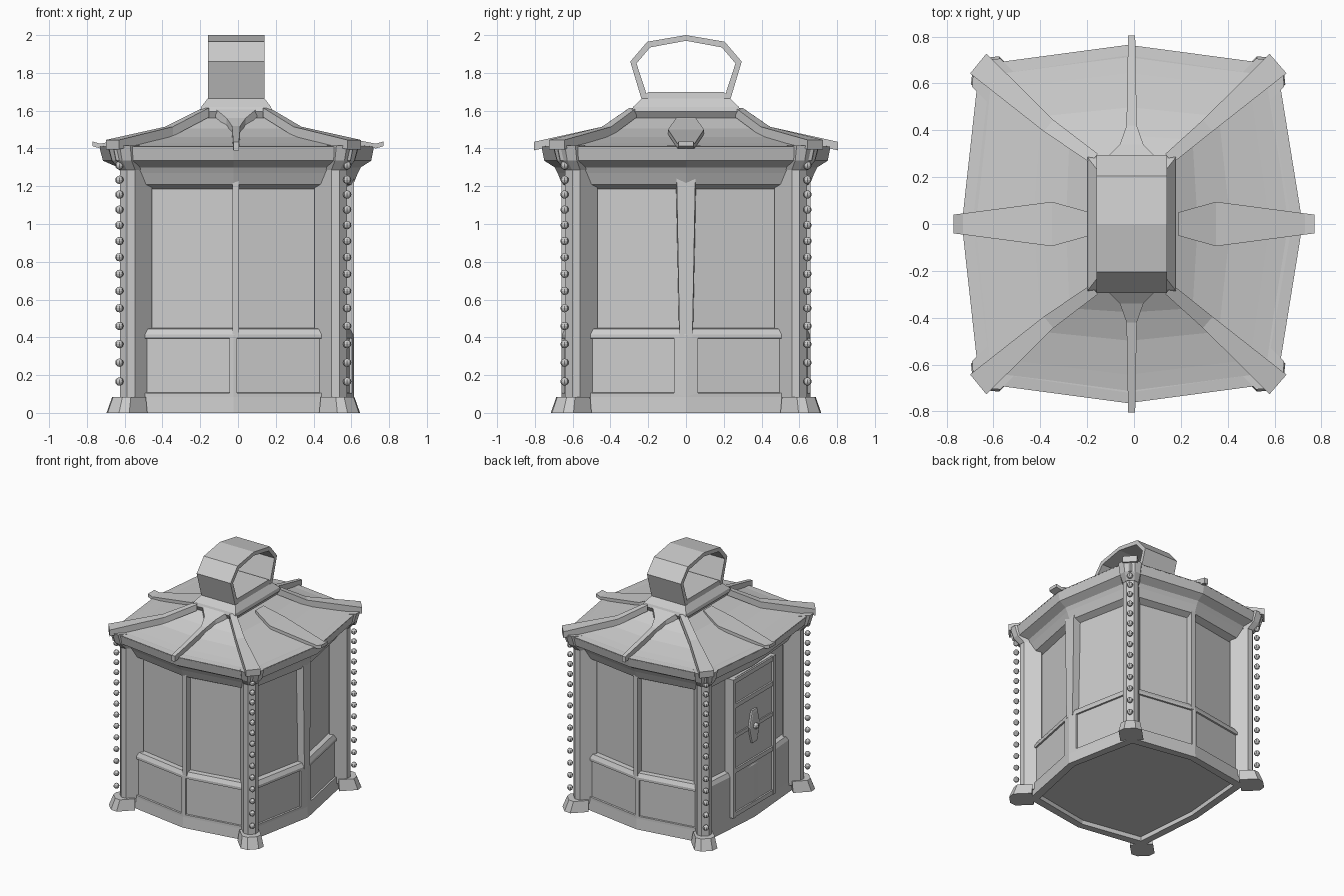
import bpy, bmesh
from math import sqrt
from mathutils import Vector, Matrix

if "Cube" in bpy.data.objects:
    bpy.data.objects.remove(bpy.data.objects["Cube"])

CX = -0.025          # the body sits slightly off the roof axis
SIGNS = [(1, 1), (-1, 1), (-1, -1), (1, -1)]


def finish(name, bm):
    bmesh.ops.recalc_face_normals(bm, faces=bm.faces)
    me = bpy.data.meshes.new(name)
    bm.to_mesh(me)
    bm.free()
    ob = bpy.data.objects.new(name, me)
    bpy.context.collection.objects.link(ob)
    return ob


def loft(bm, rings):
    """Skin a stack of equal-length rings and cap both ends."""
    rows = [[bm.verts.new(p) for p in r] for r in rings]
    n = len(rows[0])
    bands = []
    for a, b in zip(rows, rows[1:]):
        bands.append([bm.faces.new((a[i], a[(i + 1) % n], b[(i + 1) % n], b[i])) for i in range(n)])
    bm.faces.new(rows[0])
    bm.faces.new(rows[-1])
    return bands


def box(bm, x0, x1, y0, y1, z0, z1):
    loft(bm, [[(x0, y0, z), (x1, y0, z), (x1, y1, z), (x0, y1, z)] for z in (z0, z1)])


def ring(o, z, left=0.575):
    """Bowed-square plan: four corners and four outward midpoints, offset by o."""
    a, b = 0.53 + o, 0.575 + o
    pts = [(0.64 + o, 0), (a, b), (0, 0.66 + o), (-a, b),
           (-left - o, 0), (-a, -b), (0, -0.66 - o), (a, -b)]
    return [(CX + x, y, z) for x, y in pts]


# Window glass core
bm = bmesh.new()
loft(bm, [ring(-0.05, 0.04), ring(-0.05, 1.25)])
finish("window_panes", bm)

# Lower wall with recessed underside and sunk panels
bm = bmesh.new()
bands = loft(bm, [ring(-0.05, 0.035), ring(-0.05, 0), ring(0.005, 0), ring(0, 0.085),
                  ring(0, 0.415), ring(-0.015, 0.445), ring(-0.06, 0.45)])
bmesh.ops.recalc_face_normals(bm, faces=bm.faces)
panels = [f for i, f in enumerate(bands[3]) if i not in (3, 4)]
bmesh.ops.inset_individual(bm, faces=panels, thickness=0.028, depth=0)
bmesh.ops.inset_individual(bm, faces=panels, thickness=0.003, depth=-0.012)
# wider gap between the two panels on the right side
for v in bm.verts:
    if v.co.x > 0.55 and 0.01 < abs(v.co.y) < 0.06:
        v.co += Vector((-0.0075, 0.045 if v.co.y > 0 else -0.045, 0))
finish("lower_wall", bm)

# Header moulding and eave band
bm = bmesh.new()
loft(bm, [ring(-0.06, 1.18), ring(-0.005, 1.21), ring(0.02, 1.27), ring(0.035, 1.3),
          ring(0.09, 1.335, 0.6), ring(0.105, 1.41, 0.605), ring(0.06, 1.415, 0.605)])
finish("eave_band", bm)

# Concave roof
eave = [Vector(p) for p in ring(0.105, 1.41, 0.605)]
top = [Vector((-0.01 + x, y, 1.56)) for x, y in
       [(0.17, 0), (0.17, 0.28), (0, 0.28), (-0.17, 0.28), (-0.17, 0), (-0.17, -0.28), (0, -0.28), (0.17, -0.28)]]


def roof_ring(t, z):
    return [(*e.lerp(p, t).xy, z) for e, p in zip(eave, top)]


bm = bmesh.new()
loft(bm, [roof_ring(0, 1.405), roof_ring(0.25, 1.428), roof_ring(0.55, 1.46),
          roof_ring(0.8, 1.505), roof_ring(1, 1.56)])
finish("roof", bm)

# Cap on the roof
bm = bmesh.new()
loft(bm, [[(-0.01 + sx * x, sy * y, z) for sx, sy in SIGNS] for x, y, z in
          [(0.15, 0.26, 1.54), (0.19, 0.29, 1.595), (0.185, 0.28, 1.62), (0.15, 0.235, 1.665), (0.145, 0.2, 1.7)]])
finish("roof_cap", bm)


# Roof ribs: a path with changing half width
def rib(bm, path, thick=0.045):
    pts = [Vector(p[:3]) for p in path]
    d = (pts[-1] - pts[0])
    side = Vector((-d.y, d.x, 0)).normalized()
    down = Vector((0, 0, -thick))
    loft(bm, [[p + side * w, p - side * w, p - side * w + down, p + side * w + down]
              for p, (_, _, _, w) in zip(pts, path)])


bm = bmesh.new()
for sx, sy in SIGNS:
    rib(bm, [(-0.01 + sx * 0.16, sy * 0.28, 1.615, 0.025), (CX + sx * 0.34, sy * 0.42, 1.515, 0.032),
             (CX + sx * 0.64, sy * 0.685, 1.445, 0.055)], 0.05)
finish("corner_ribs", bm)
bm = bmesh.new()
for s in (1, -1):
    rib(bm, [(-0.01, s * 0.28, 1.61, 0.11), (-0.01, s * 0.34, 1.56, 0.05), (-0.01, s * 0.42, 1.52, 0.022),
             (-0.01, s * 0.805, 1.435, 0.015)])
    rib(bm, [(s * 0.19, 0, 1.565, 0.05), (s * 0.35, 0, 1.5, 0.095), (s * 0.73, 0, 1.425, 0.045),
             (s * 0.77, 0, 1.437, 0.04)], 0.025)
finish("side_ribs", bm)

# Carrying handle: flat strap bent into a hexagonal loop
half_out = [(0.235, 1.66), (0.295, 1.86), (0.205, 1.965), (0, 2.0)]
half_in = [(0.2, 1.66), (0.262, 1.85), (0.19, 1.935), (0, 1.97)]
outer = half_out + [(-y, z) for y, z in half_out[-2::-1]]
inner = half_in + [(-y, z) for y, z in half_in[-2::-1]]
bm = bmesh.new()
loft(bm, [[(-0.16, *o), (0.14, *o), (0.14, *i), (-0.16, *i)] for o, i in zip(outer, inner)])
finish("handle", bm)


# Corner columns: chamfered prisms turned to the diagonals
def diagonal_prism(bm, sx, sy, rows):
    rings = []
    for cx, cy, r, w, z in rows:
        uv = [(-r, -w), (0.6 * r, -w), (r, -w / 2), (r, w / 2), (0.6 * r, w), (-r, w)]
        rings.append([(CX + sx * (cx + (u - v) / sqrt(2)), sy * (cy + (u + v) / sqrt(2)), z) for u, v in uv])
    loft(bm, rings)


for name, rows in {
    "column_shafts": [(0.525, 0.565, 0.08, 0.055, 0.05), (0.525, 0.565, 0.08, 0.055, 1.33)],
    "column_feet": [(0.575, 0.62, 0.085, 0.085, 0), (0.562, 0.607, 0.07, 0.07, 0.085)],
    "column_heads": [(0.525, 0.565, 0.082, 0.057, 1.285), (0.555, 0.595, 0.085, 0.075, 1.335),
                     (0.567, 0.607, 0.092, 0.085, 1.415)],
}.items():
    bm = bmesh.new()
    for sx, sy in SIGNS:
        diagonal_prism(bm, sx, sy, rows)
    finish(name, bm)

# Strings of beads down the columns
bm = bmesh.new()
for sx, sy in SIGNS:
    for i in range(14):
        z = 1.31 - 0.075 * i - 0.001 * i * i
        bmesh.ops.create_uvsphere(bm, u_segments=8, v_segments=6, radius=0.022,
                                  matrix=Matrix.Translation((CX + sx * 0.603, sy * 0.643, z)))
finish("column_beads", bm)

# Window mullions on the front, back and right
bm = bmesh.new()
for s in (1, -1):
    box(bm, -0.03, 0.004, s * 0.58, s * 0.658, 0.4, 1.25)
loft(bm, [[(0.53, -w, z), (0.613, -w * 0.9, z), (0.613, w * 0.9, z), (0.53, w, z)]
          for w, z in ((0.038, 0.4), (0.055, 1.25))])
finish("mullions", bm)

# Door on the left side: slab, stiles, rails and latch
X = CX - 0.57
bm = bmesh.new()
box(bm, X, X + 0.07, -0.26, 0.26, 0.1, 1.2)
for s in (1, -1):
    box(bm, X - 0.015, X + 0.06, s * 0.235, s * 0.27, 0.09, 1.2)
for z in (0.11, 0.46, 0.98, 1.18):
    box(bm, X - 0.013, X + 0.03, -0.24, 0.24, z - 0.017, z + 0.017)
for s in (1, -1):
    box(bm, X - 0.01, X + 0.03, s * 0.07, s * 0.24, 0.72, 0.75)
finish("door", bm)

bm = bmesh.new()
loft(bm, [[(x, k * y, 0.735 + k * z) for y, z in
           [(0.03, -0.13), (0.065, 0), (0.03, 0.13), (-0.03, 0.13), (-0.065, 0), (-0.03, -0.13)]]
          for x, k in ((X + 0.01, 1), (X - 0.015, 1), (X - 0.02, 0.85))])
bmesh.ops.create_uvsphere(bm, u_segments=8, v_segments=6, radius=0.025,
                          matrix=Matrix.Translation((X - 0.022, 0, 0.735)))
finish("door_latch", bm)
